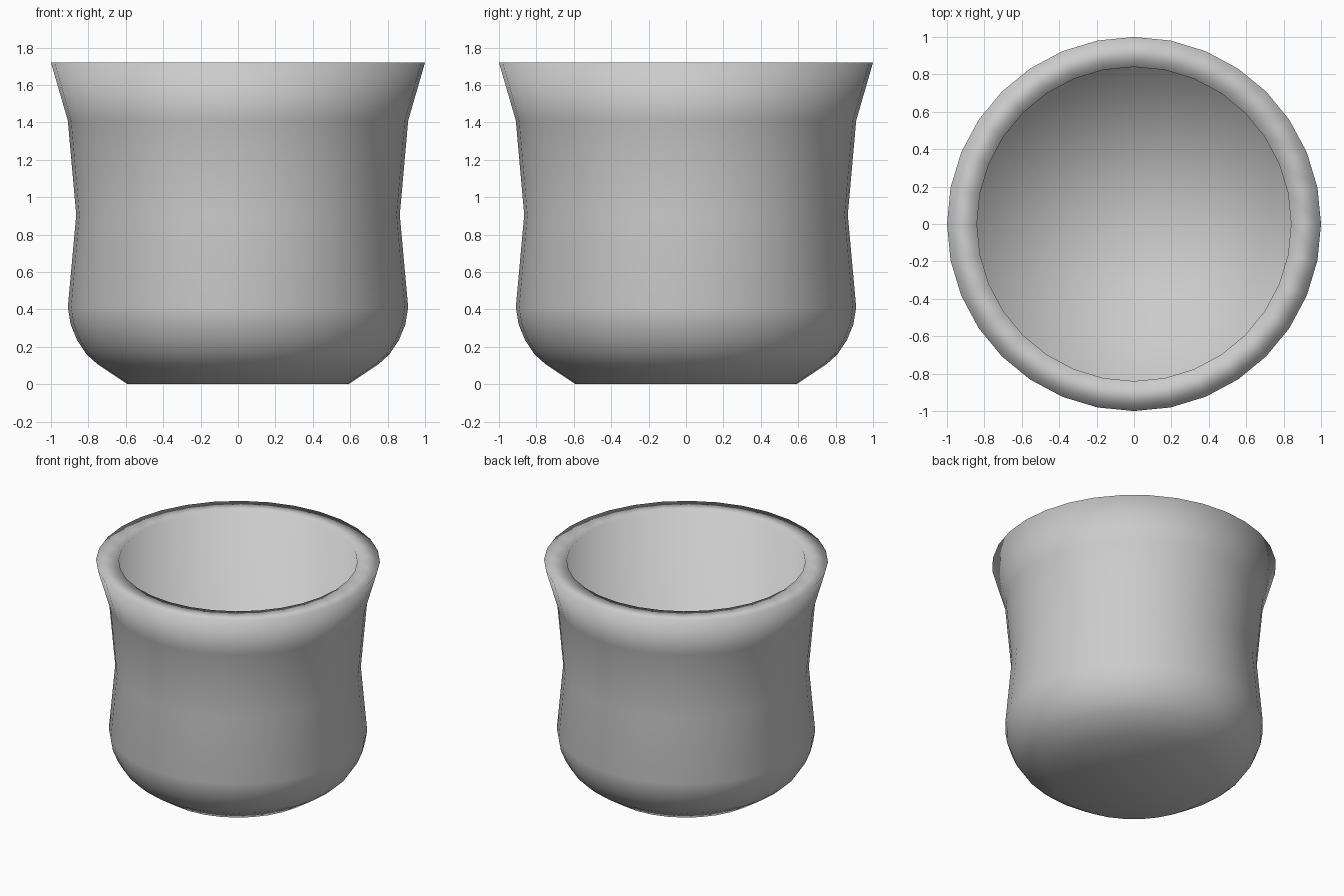
import bpy, bmesh, math

if "Cube" in bpy.data.objects:
    bpy.data.objects.remove(bpy.data.objects["Cube"])

SIDES = 32

# Profile (radius, height): outer wall from the base up, over the rim, then down inside
profile = [
    (0.59, 0.00), (0.755, 0.11), (0.81, 0.16), (0.86, 0.235), (0.895, 0.32),
    (0.91, 0.41), (0.865, 0.905), (0.91, 1.41), (1.00, 1.72),
    (0.84, 1.72), (0.84, 0.25),
]

bm = bmesh.new()
rings = []
for r, z in profile:
    rings.append([bm.verts.new((r * math.cos(2 * math.pi * i / SIDES),
                                r * math.sin(2 * math.pi * i / SIDES), z))
                  for i in range(SIDES)])

# Walls and rim
for a, b in zip(rings, rings[1:]):
    for i in range(SIDES):
        j = (i + 1) % SIDES
        bm.faces.new((a[i], a[j], b[j], b[i]))

# Underside and inner floor
for ring, flip in ((rings[0], True), (rings[-1], False)):
    centre = bm.verts.new((0, 0, ring[0].co.z))
    for i in range(SIDES):
        tri = (ring[i], ring[(i + 1) % SIDES], centre)
        bm.faces.new(tri[::-1] if flip else tri)

for f in bm.faces:
    f.smooth = True

mesh = bpy.data.meshes.new("cup")
bm.to_mesh(mesh)
bm.free()
bpy.context.collection.objects.link(bpy.data.objects.new("cup", mesh))
